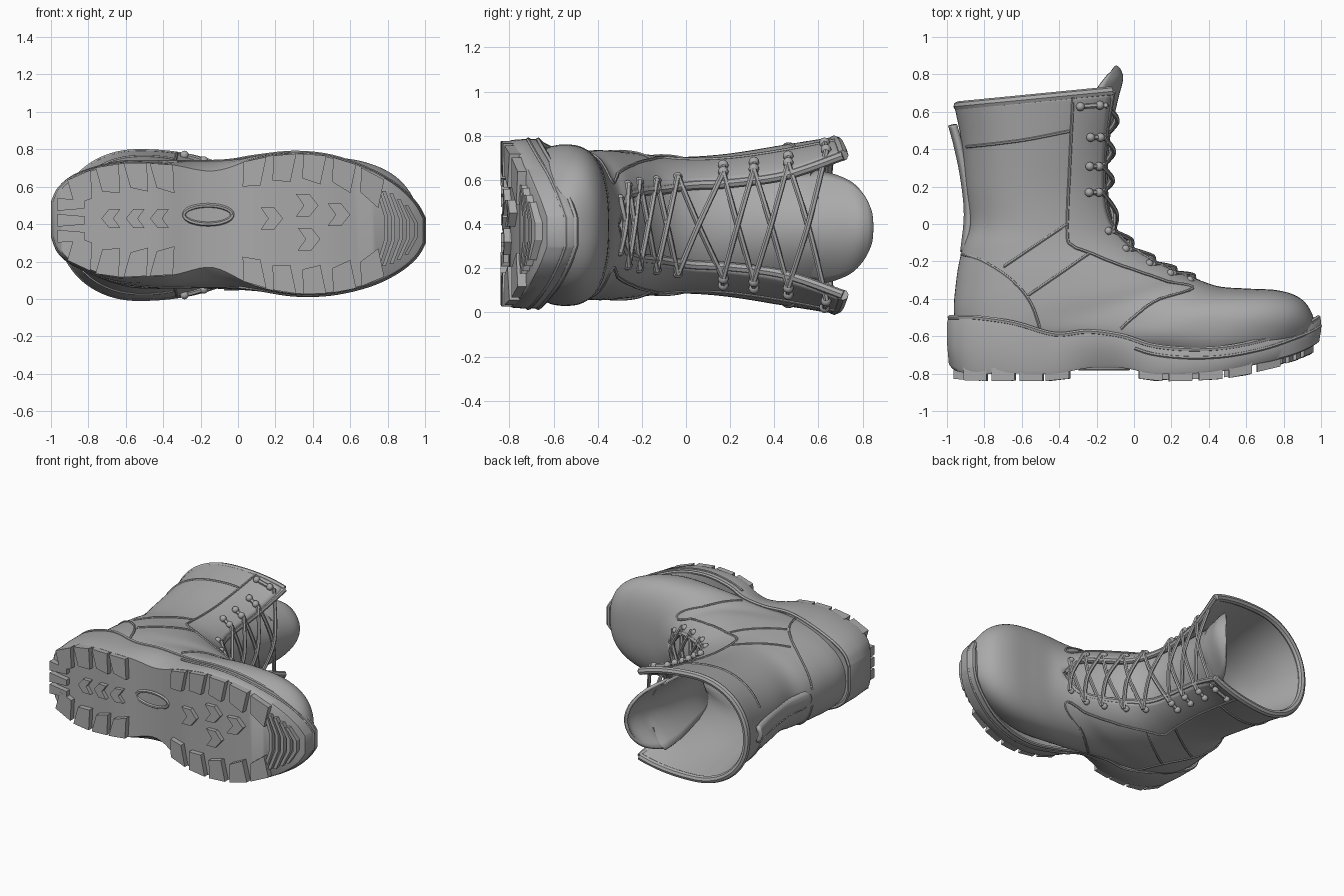
import bpy, bmesh, math
from math import sin, cos, pi
from mathutils import Vector, Matrix
from mathutils.bvhtree import BVHTree

if "Cube" in bpy.data.objects:
    bpy.data.objects.remove(bpy.data.objects["Cube"])

grey = bpy.data.materials.new("matte_grey")
grey.use_nodes = True
grey.diffuse_color = (0.4, 0.4, 0.4, 1)
grey.node_tree.nodes["Principled BSDF"].inputs["Base Color"].default_value = grey.diffuse_color
MID = 0.395    # centre plane of the boot, which lies on its side


def spline(keys, u):
    """Smooth interpolation of a list of tuples at parameter u."""
    last = len(keys) - 1
    i = min(max(int(u), 0), last - 1)
    f = u - i
    a, b, c, d = (keys[min(max(k, 0), last)] for k in range(i - 1, i + 3))
    return [0.5 * (2*q + (r-p)*f + (2*p-5*q+4*r-s)*f*f + (3*q-p-3*r+s)*f**3)
            for p, q, r, s in zip(a, b, c, d)]


def sample(keys, steps):
    n = (len(keys) - 1) * steps
    return [spline(keys, i / steps) for i in range(n + 1)]


def finish(name, bm, angle=40, thick=0):
    bmesh.ops.remove_doubles(bm, verts=bm.verts, dist=0.0005)
    bmesh.ops.recalc_face_normals(bm, faces=bm.faces)
    mesh = bpy.data.meshes.new(name)
    bm.to_mesh(mesh)
    bm.free()
    ob = bpy.data.objects.new(name, mesh)
    bpy.context.collection.objects.link(ob)
    mesh.materials.append(grey)
    if thick:
        mod = ob.modifiers.new("thickness", "SOLIDIFY")
        mod.thickness, mod.offset = thick, 0
    bpy.ops.object.select_all(action="DESELECT")
    ob.select_set(True)
    bpy.context.view_layer.objects.active = ob
    bpy.ops.object.shade_smooth_by_angle(angle=math.radians(angle))
    return ob


def loft(bm, rows, closed=False):
    vr = [[bm.verts.new(p) for p in row] for row in rows]
    n = len(vr[0])
    for a, b in zip(vr, vr[1:]):
        for k in range(n if closed else n - 1):
            bm.faces.new((a[k], a[(k+1) % n], b[(k+1) % n], b[k]))
    return vr


def tube(bm, path, r, sides=6):
    """Sweep a round section along a path and cap its ends."""
    path = [Vector(p) for p in path]
    rows = []
    for i, p in enumerate(path):
        d = (path[min(i+1, len(path)-1)] - path[max(i-1, 0)]).normalized()
        u = d.orthogonal().normalized() if i == 0 else (u - d * u.dot(d)).normalized()
        w = d.cross(u)
        rows.append([p + r * (u*cos(2*pi*k/sides) + w*sin(2*pi*k/sides)) for k in range(sides)])
    vr = loft(bm, rows, True)
    bm.faces.new(vr[0])
    bm.faces.new(vr[-1])


# Upper: slanted sections (back x, y, front x, y, half width, half throat gap, squareness)
SECTIONS = [(-.94, .63, -.12, .71, .38, .315, .95), (-.905, .45, -.16, .45, .345, .225, .95),
            (-.88, .2, -.17, .2, .305, .19, .95), (-.86, 0, -.14, .02, .29, .18, .95),
            (-.9, -.14, -.05, -.11, .295, .16, .92), (-.93, -.3, .1, -.21, .31, .15, .9),
            (-.94, -.5, .25, -.28, .32, .12, .87), (-.87, -.65, .36, -.325, .315, 0, .82),
            (-.4, -.68, .46, -.355, .325, 0, .8), (.02, -.71, .6, -.365, .345, 0, .8),
            (.35, -.75, .77, -.375, .335, 0, .8), (.62, -.73, .88, -.415, .275, 0, .8),
            (.82, -.67, .935, -.49, .17, 0, .8), (.9, -.61, .945, -.57, .06, 0, .8)]


def edge_angle(v, extra=0.0):
    w, g, p = spline(SECTIONS, v)[4:]
    return math.asin(min(1, (max(g, 0) + extra) / w) ** (1 / p))


def section_point(v, t):
    bx, by, fx, fy, w, g, p = spline(SECTIONS, v)
    c = math.copysign(abs(cos(t)) ** p, cos(t))
    s = math.copysign(abs(sin(t)) ** p, sin(t))
    if c > 0:
        c /= cos(edge_angle(v)) ** p
    return Vector(((bx+fx)/2 + (fx-bx)/2*c, (by+fy)/2 + (fy-by)/2*c, MID + w*s))


rows = []
for i in range(13 * 6 + 1):
    v = i / 6
    t0 = edge_angle(v) if v < 7 else 0
    rows.append([section_point(v, t0 + (2*pi - 2*t0) * k / 64) for k in range(65)])
bm = bmesh.new()
vr = loft(bm, rows)
bm.faces.new(vr[-1][:-1])
bm.normal_update()
tree = BVHTree.FromBMesh(bm)
finish("upper", bm, 50, 0.04)

# Rolled rim of the collar and bound edges of the lace flaps
bm = bmesh.new()
tube(bm, rows[0], 0.026, 8)
for k in (0, -1):
    tube(bm, [r[k] for r in rows[:42]], 0.022, 8)
finish("collar_rim", bm)

# Panel seams, laid on both flanks
SEAMS = [[(-.92, .41), (-.6, .45), (-.35, .5)],
         [(-.33, .68), (-.35, .3), (-.36, -.05), (-.33, -.12), (-.24, -.16), (-.1, -.22),
          (.15, -.31), (.31, -.36), (.12, -.42), (0, -.5), (-.07, -.56)],
         [(-.93, -.16), (-.8, -.2), (-.65, -.3), (-.55, -.42), (-.49, -.59)],
         [(-.69, -.23), (-.36, 0)], [(-.56, -.38), (-.24, -.16)]]
bm = bmesh.new()
for side in (1, -1):
    for seam in SEAMS:
        path = []
        for x, y in sample(seam, 10):
            hit, nor, _, _ = tree.ray_cast(Vector((x, y, MID + 2*side)), Vector((0, 0, -side)))
            if hit:
                path.append(hit + nor * math.copysign(0.021, nor.z * side))
        tube(bm, path, 0.008)
finish("panel_seams", bm)

# Tongue: path (x, y, half width) with the edges tucked back
TONGUE = [(.38, -.35, .08), (.1, -.215, .17), (-.05, -.1, .19), (-.125, .03, .2),
          (-.15, .2, .21), (-.14, .45, .24), (-.1, .65, .25), (-.07, .77, .215),
          (-.08, .82, .15), (-.1, .84, .06)]
path = sample(TONGUE, 6)
rows = []
for i, (x, y, w) in enumerate(path):
    a, b = path[max(i-1, 0)], path[min(i+1, len(path)-1)]
    n = Vector((b[1]-a[1], a[0]-b[0], 0)).normalized()
    if y > 0.6:
        n = Vector((0.93, 0.37, 0))
    lean = (0.06 + 0.09 * min(1, max(0, y + 0.1))) * (w / 0.22) ** 2
    rows.append([Vector((x, y, MID - .01 + w*s)) - n * lean * s * s
                 for s in [k / 8 - 1 for k in range(17)]])
bm = bmesh.new()
loft(bm, rows)
finish("tongue", bm, 50, 0.022)


# Eyelets, hooks and laces
def ball(bm, p, r):
    bmesh.ops.create_uvsphere(bm, u_segments=10, v_segments=6, radius=r,
                              matrix=Matrix.Translation(p))


def lace_point(v, side, extra, lift):
    bx, by, fx, fy = spline(SECTIONS, v)[:4]
    out = Vector((fx - bx, fy - by, 0)).normalized() * 0.6 + Vector((0, 0, side * 0.8))
    return section_point(v, side * edge_angle(v, extra)) + out * lift


HOOKS = (.35, .95, 1.55, 2.15)
EYELETS = (3.4, 4.2, 5, 5.7, 6.4)
bm = bmesh.new()
for side in (1, -1):
    for v in HOOKS:
        p = lace_point(v, side, 0.03, 0.032)
        q = lace_point(v, side, 0.06, 0.032)
        ball(bm, p, 0.024)
        ball(bm, q, 0.024)
        tube(bm, [p, q], 0.014)
    for v in EYELETS:
        ball(bm, lace_point(v, side, 0.03, 0.02), 0.022)
finish("hooks_and_eyelets", bm)

bm = bmesh.new()
holes = HOOKS + EYELETS
for side in (1, -1):
    for v, nv in zip(holes, holes[1:]):
        a, b = lace_point(v, side, 0.02, 0.04), lace_point(nv, -side, 0.02, 0.04)
        bx, by, fx, fy = spline(SECTIONS, (v + nv) / 2)[:4]
        m = Vector((fx, fy, MID)) + Vector((fx - bx, fy - by, 0)).normalized() * (0.05 + 0.008*side)
        tube(bm, sample([tuple(a), tuple(m), tuple(b)], 8), 0.013)
tube(bm, [lace_point(EYELETS[-1], s, 0.02, 0.04) for s in (1, -1)], 0.013)
finish("laces", bm)

# Pull strip down the back
bm = bmesh.new()
strip = sample([(-.98, .53), (-.95, .42), (-.915, .25), (-.895, .05), (-.915, -.15)], 6)
loft(bm, [[(x + 0.02*abs(s), y, MID + 0.06*s) for s in (-1, -.5, 0, .5, 1)] for x, y in strip])
finish("pull_strip", bm, 50, 0.03)

# Sole: stations (x, low edge, high edge, rim height, tread height)
SOLE = [(-1, .33, .52, -.5, -.77), (-.96, .24, .6, -.5, -.79), (-.86, .17, .67, -.5, -.8),
        (-.65, .09, .73, -.53, -.8), (-.43, .065, .735, -.59, -.8), (-.25, .065, .735, -.575, -.77),
        (-.06, .065, .74, -.6, -.77), (.1, .05, .765, -.65, -.8), (.3, .02, .785, -.67, -.8),
        (.5, .025, .765, -.66, -.785), (.7, .07, .695, -.62, -.745), (.85, .14, .61, -.57, -.71),
        (.95, .22, .515, -.53, -.67), (1, .3, .43, -.5, -.64)]
stations = sample(SOLE, 5)


def tread_edges(s):
    """Edges of the sole at the tread, drawn in at the waist and the heel."""
    waist = math.exp(-((s[0] + .15) / .17) ** 2)
    heel = math.exp(-((s[0] + .45) / .22) ** 2)
    return s[1] + .09*waist + .045*heel, s[2] - .045*waist


def outline(scale, f, drop=0):
    def place(s, edge):
        c = (s[1] + s[2]) / 2
        z = s[edge] + (tread_edges(s)[edge - 1] - s[edge]) * max(0, 1 - 1.3*f)
        return (s[0]*scale, s[4] + (s[3]-s[4])*f - drop, c + (z - c)*scale)
    return [place(s, 2) for s in stations] + [place(s, 1) for s in reversed(stations)]


bm = bmesh.new()
vr = loft(bm, [outline(*r) for r in ((.975, 0), (.99, .08), (1, .5), (1, .9), (.99, 1), (.9, 1))], True)
n = len(stations)
for ring in (vr[0], vr[-1]):
    for k in range(n - 1):
        bm.faces.new((ring[k], ring[k+1], ring[-k-2], ring[-k-1]))
finish("sole", bm, 40)

# Welt beads round the rim
bm = bmesh.new()
rim = outline(.985, 1)
tube(bm, rim + rim[:1], 0.013)
tube(bm, [p for p in outline(.997, 1, 0.045) if p[0] > 0], 0.009)
finish("welt_beads", bm)


# Tread
def sole_at(x):
    return min(stations, key=lambda s: abs(s[0] - x))


def lug(bm, pts, depth=0.038):
    """Raise a prism from the sole with a flat outline of (x, z) points."""
    top = [bm.verts.new((x, sole_at(x)[4] + 0.03, z)) for x, z in pts]
    low = [bm.verts.new((x, sole_at(x)[4] - depth, z)) for x, z in pts]
    bm.faces.new(top)
    bm.faces.new(low)
    for k in range(len(pts)):
        j = (k + 1) % len(pts)
        bm.faces.new((top[k], top[j], low[j], low[k]))


def chevron(bm, x, z, r, point=1):
    lug(bm, [(x - r*point, z + r), (x + r*.2*point, z + r), (x + r*point, z),
             (x + r*.2*point, z - r), (x - r*point, z - r), (x - r*.3*point, z)], 0.03)


bm = bmesh.new()
for x in (-.85, -.7, -.55, -.41, .09, .25, .41, .57, .72):
    lean = 0.02 if x > 0 else -0.02
    for edge, inward in ((1, -1), (0, 1)):
        a, b = tread_edges(sole_at(x - .062))[edge], tread_edges(sole_at(x + .062))[edge]
        lug(bm, [(x - .062, a + .008*inward), (x + .062, b + .008*inward),
                 (x + .05 - lean, b + .16*inward), (x - .045 - lean, a + .14*inward)])
for z in (.335, .42, .505):
    lug(bm, [(-.965, z - .034), (-.965, z + .034), (-.82, z + .022), (-.82, z - .022)])
for x in (-.68, -.55, -.42):
    chevron(bm, x, .43, .05, -1)
for x, z in ((.18, .43), (.37, .5), (.38, .32), (.54, .45)):
    chevron(bm, x, z, .06)
for k in range(5):
    x = .78 + k * .04
    s = sole_at(x)
    c, h = (s[1] + s[2]) / 2, (s[2] - s[1]) * .4
    lug(bm, [(x - .05, c + h), (x - .03, c + h), (x + .02, c + h*.3), (x + .02, c - h*.3),
             (x - .03, c - h), (x - .05, c - h), (x, c - h*.3), (x, c + h*.3)], 0.022)
finish("tread_lugs", bm, 20)

bm = bmesh.new()
tube(bm, [(-.16 + .13*cos(a), -.772, .45 + .05*sin(a)) for a in [2*pi*k/32 for k in range(33)]], 0.012)
finish("shank_ring", bm)
